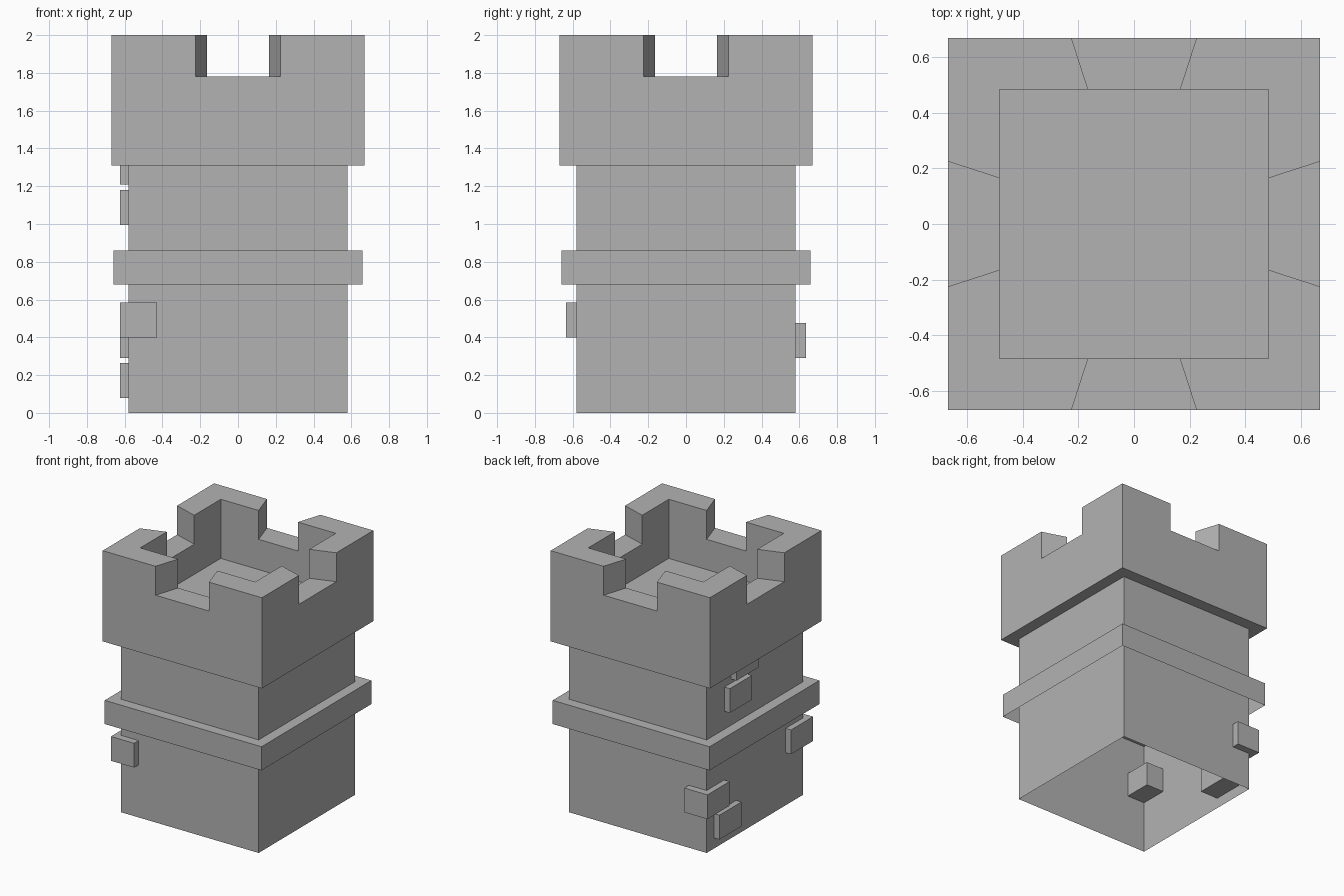
import bpy
import bmesh
from math import pi
from mathutils import Matrix

old = bpy.data.objects.get("Cube")
if old:
    bpy.data.objects.remove(old, do_unlink=True)

stone = bpy.data.materials.new("grey stone")
stone.use_nodes = True
COLOUR = (0.45, 0.45, 0.45, 1)
stone.diffuse_color = COLOUR
stone.node_tree.nodes["Principled BSDF"].inputs["Base Color"].default_value = COLOUR


def prism(name, outline, z0, z1, bottom=True, top=True, turn=0):
    """Upright prism over a counter-clockwise outline, with optional end caps."""
    bm = bmesh.new()
    low = [bm.verts.new((x, y, z0)) for x, y in outline]
    high = [bm.verts.new((x, y, z1)) for x, y in outline]
    n = len(outline)
    for i in range(n):
        j = (i + 1) % n
        bm.faces.new((low[i], low[j], high[j], high[i]))
    if bottom:
        bm.faces.new(low[::-1])
    if top:
        bm.faces.new(high)
    bm.transform(Matrix.Rotation(turn, 4, "Z"))
    mesh = bpy.data.meshes.new(name)
    bm.to_mesh(mesh)
    bm.free()
    mesh.materials.append(stone)
    obj = bpy.data.objects.new(name, mesh)
    bpy.context.collection.objects.link(obj)
    return obj


def rect(x0, x1, y0, y1):
    return [(x0, y0), (x1, y0), (x1, y1), (x0, y1)]


def square(half):
    return rect(-half, half, -half, half)


def cut(target, cutter):
    """Subtract the cutter and discard it."""
    mod = target.modifiers.new("cut", "BOOLEAN")
    mod.operation = "DIFFERENCE"
    mod.solver = "EXACT"
    mod.object = cutter
    bpy.context.view_layer.objects.active = target
    bpy.ops.object.modifier_apply(modifier=mod.name)
    bpy.data.objects.remove(cutter, do_unlink=True)


# Tower walls: a thin shell open underneath
prism("tower_walls", square(0.58), 0, 1.31, bottom=False, top=False)

# Band around the middle, open underneath and closed on top
prism("middle_band", square(0.66), 0.68, 0.86, bottom=False)

# Battlement block with a sunken floor and a splayed gap in each side
battlement = prism("battlement", square(0.67), 1.31, 2.0)
cut(battlement, prism("well_cutter", square(0.484), 1.55, 2.2))
gap = [(-0.154, 0.45), (0.154, 0.45), (0.251, 0.75), (-0.251, 0.75)]
for k in range(4):
    cut(battlement, prism("gap_cutter", gap, 1.78, 2.2, turn=k * pi / 2))

# Protruding bricks on the right wall: name, y start, z start
BRICK_LENGTH, BRICK_HEIGHT = 0.265, 0.185
bricks = [
    ("front_corner_brick", -0.635, 0.40),
    ("back_corner_brick", 0.37, 0.29),
    ("low_brick", 0.226, 0.08),
    ("high_brick", 0.10, 0.995),
    ("top_brick", 0.02, 1.21),
]
for name, y, z in bricks:
    prism(name, rect(-0.625, -0.43, y, y + BRICK_LENGTH), z, z + BRICK_HEIGHT)
